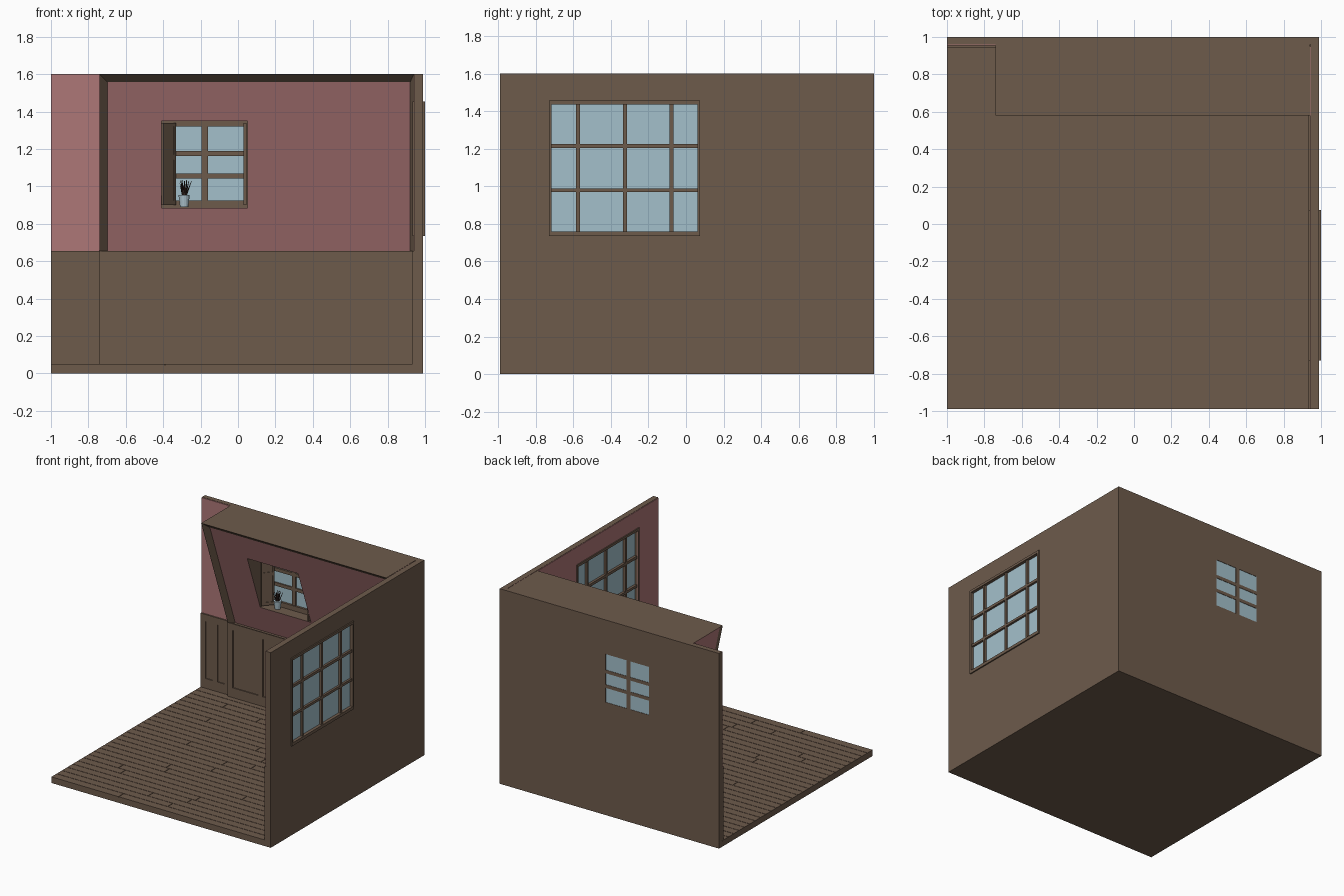
import bpy, bmesh, math, random
from mathutils import Matrix, Vector

if "Cube" in bpy.data.objects:
    bpy.data.objects.remove(bpy.data.objects["Cube"])
random.seed(3)

def mat(name, c):
    m = bpy.data.materials.new(name)
    m.diffuse_color = (*c, 1)
    m.use_nodes = True
    m.node_tree.nodes["Principled BSDF"].inputs["Base Color"].default_value = m.diffuse_color
    return m

BROWN = mat("brown wood", (.155, .104, .071))
PINK = mat("pink plaster", (.42, .185, .185))
GLASS = mat("pale blue glass", (.37, .53, .60))
POT = mat("pale pot", (.42, .55, .62))
LEAF = mat("dark leaf", (.035, .018, .014))

def finish(name, bm, *mats):
    me = bpy.data.meshes.new(name)
    bm.to_mesh(me)
    bm.free()
    ob = bpy.data.objects.new(name, me)
    bpy.context.collection.objects.link(ob)
    for m in mats:
        me.materials.append(m)
    return ob

def boxes(name, m, items):
    """One object out of axis-aligned boxes (x0, x1, y0, y1, z0, z1)."""
    bm = bmesh.new()
    for x0, x1, y0, y1, z0, z1 in items:
        M = Matrix.Translation(((x0+x1)/2, (y0+y1)/2, (z0+z1)/2)) @ \
            Matrix.Diagonal((x1-x0, y1-y0, z1-z0, 1))
        bmesh.ops.create_cube(bm, size=1, matrix=M)
    return finish(name, bm, m)

def ring(u0, u1, v0, v1, a0, a1, b0, b1):
    """Rectangle u,v with hole a,b as four rectangles."""
    return [(u0, a0, v0, v1), (a1, u1, v0, v1), (a0, a1, v0, b0), (a0, a1, b1, v1)]

def along_y(x0, x1, rects):
    return [(x0, x1, *r) for r in rects]

def along_x(y0, y1, rects):
    return [(r[0], r[1], y0, y1, r[2], r[3]) for r in rects]

def bars(us, vs, a0, a1, b0, b1):
    """Window bars: spans us across, spans vs in height."""
    return [(u0, u1, b0, b1) for u0, u1 in us] + [(a0, a1, v0, v1) for v0, v1 in vs]

def wainscot(u0, u1, n):
    """Base board, cap rail and stiles of the panelling."""
    r = [(u0, u1, .05, .13), (u0, u1, .60, .655)]
    w = .045
    for i in range(n + 1):
        c = u0 + (u1 - u0 - w) * i / n
        r.append((c, c + w, .13, .60))
    return r

# Floor slab with boards running along x
items = [(-1, .99, -.99, 1, 0, .046)]
rows = 28
pitch = 1.94 / rows
for i in range(rows):
    y = -.99 + i * pitch
    cut = random.uniform(-.7, .6)
    for a, b in ((-1, cut - .002), (cut + .002, .945)):
        items.append((a, b, y, y + pitch - .004, .04, .05))
boxes("floor", BROWN, items)

# Right wall, pink inner skin and panelling
hole = (-.715, .06, .76, 1.435)
boxes("right_wall", BROWN, along_y(.945, .99, ring(-.99, 1, 0, 1.6, *hole)))
boxes("right_wall_plaster", PINK, along_y(.940, .946, ring(-.985, .95, .65, 1.598, *hole)))
boxes("right_wainscot", BROWN, along_y(.940, .95, [(-.99, .95, .05, .65)])
      + along_y(.933, .945, wainscot(-.99, .93, 7)))

# Large right window
b = bars([(-.585, -.565), (-.335, -.315), (-.087, -.067)],
         [(.968, .988), (1.203, 1.225)], *hole)
boxes("large_window_frame", BROWN,
      along_y(.932, 1.0, ring(-.73, .075, .735, 1.455, *hole)) + along_y(.945, .992, b))
boxes("large_window_glass", GLASS, along_y(.965, .975, [hole]))

# Back wall with pink strip and panelling on the left
niche = (-.41, .05, .885, 1.35)
boxes("back_wall", BROWN, along_x(.96, 1, ring(-1, .95, 0, 1.6, *niche)))
boxes("back_wall_plaster", PINK, along_x(.954, .962, [(-1, -.74, .65, 1.598)]))
boxes("back_wainscot", BROWN, along_x(.951, .965, [(-1, -.74, .05, .65)])
      + along_x(.943, .955, wainscot(-1, -.74, 2)))
boxes("knee_wainscot", BROWN, along_x(.932, .965, [(-.74, .94, .05, .65)])
      + along_x(.924, .935, wainscot(-.74, .94, 6)))

# Small window at the back of the niche
pane = (-.365, .03, .925, 1.32)
b = bars([(-.195, -.16)], [(1.043, 1.07), (1.163, 1.19)], *pane)
boxes("small_window_frame", BROWN,
      along_x(.968, 1, ring(*niche, *pane)) + along_x(.975, 1, b))
boxes("small_window_glass", GLASS, along_x(.985, .997, [pane]))

# Sloping attic wall: recessed pink panel, bevelled brown border, side and top
REC = .035
def slope(x, z, d=0):
    return Vector((x, .925 - .345 * (z - .65) / .95 + d, z))

bm = bmesh.new()
def quad(pts, idx):
    f = bm.faces.new([bm.verts.new(p) for p in pts])
    f.material_index = idx

xs, zs = [-.697, -.41, .05, .92], [.65, .885, 1.35, 1.557]
for i in range(3):
    for j in range(3):
        if (i, j) != (1, 1):
            quad([slope(x, z, REC) for x, z in
                  ((xs[i], zs[j]), (xs[i+1], zs[j]), (xs[i+1], zs[j+1]), (xs[i], zs[j+1]))], 0)
outer = [(-.74, .65), (-.74, 1.6), (.94, 1.6), (.94, .65)]
inner = [(-.697, .65), (-.697, 1.557), (.92, 1.557), (.92, .65)]
for k in range(3):
    quad([slope(*outer[k]), slope(*outer[k+1]),
          slope(*inner[k+1], REC), slope(*inner[k], REC)], 1)
quad([slope(-.74, 1.6), slope(.94, 1.6), (.94, .97, 1.6), (-.74, .97, 1.6)], 1)
quad([slope(-.74, 1.6), (-.74, .62, 1.6), (-.74, .96, .65), slope(-.74, .65)], 1)
quad([(-.74, .62, 1.6), (-.74, .96, 1.6), (-.74, .96, .65)], 0)
# Niche lining
corners = [(-.41, .885), (.05, .885), (.05, 1.35), (-.41, 1.35)]
for k in range(4):
    p, q = corners[k], corners[(k + 1) % 4]
    quad([slope(*p, REC), slope(*q, REC), (q[0], .97, q[1]), (p[0], .97, p[1])], 1)
finish("sloping_wall", bm, PINK, BROWN)

# Shutters: panelled leaf hinged beside the small window
def shutter(name, hinge, angle, width):
    z0, z1 = .9, 1.34
    r = ring(0, width, z0, z1, .015, width - .015, .925, 1.32) + [(.015, width - .015, 1.14, 1.17)]
    ob = boxes(name, BROWN, along_x(-.004, .004, [(0, width, z0, z1)]) + along_x(-.008, .008, r))
    ob.location = (*hinge, 0)
    ob.rotation_euler.z = angle
shutter("left_shutter", (-.338, .955), math.atan2(-.075, -.065), .1)
shutter("right_shutter", (.038, .96), math.radians(-90), .11)

# Potted plant on the sill
px, py = -.288, .925
bm = bmesh.new()
bmesh.ops.create_cone(bm, cap_ends=True, segments=16, radius1=.022, radius2=.03, depth=.065,
                      matrix=Matrix.Translation((px, py, .922)))
finish("plant_pot", bm, POT)
bm = bmesh.new()
for i in range(9):
    L = random.uniform(.07, .1)
    M = Matrix.Translation((px, py, .94)) @ Matrix.Rotation(i * 2.4, 4, 'Z') @ \
        Matrix.Rotation(.06 + .04 * i, 4, 'Y') @ Matrix.Translation((.006, 0, L / 2)) @ \
        Matrix.Diagonal((.5, 1, 1, 1))
    bmesh.ops.create_cone(bm, cap_ends=True, segments=5, radius1=.009, radius2=.002, depth=L, matrix=M)
finish("plant_leaves", bm, LEAF)
